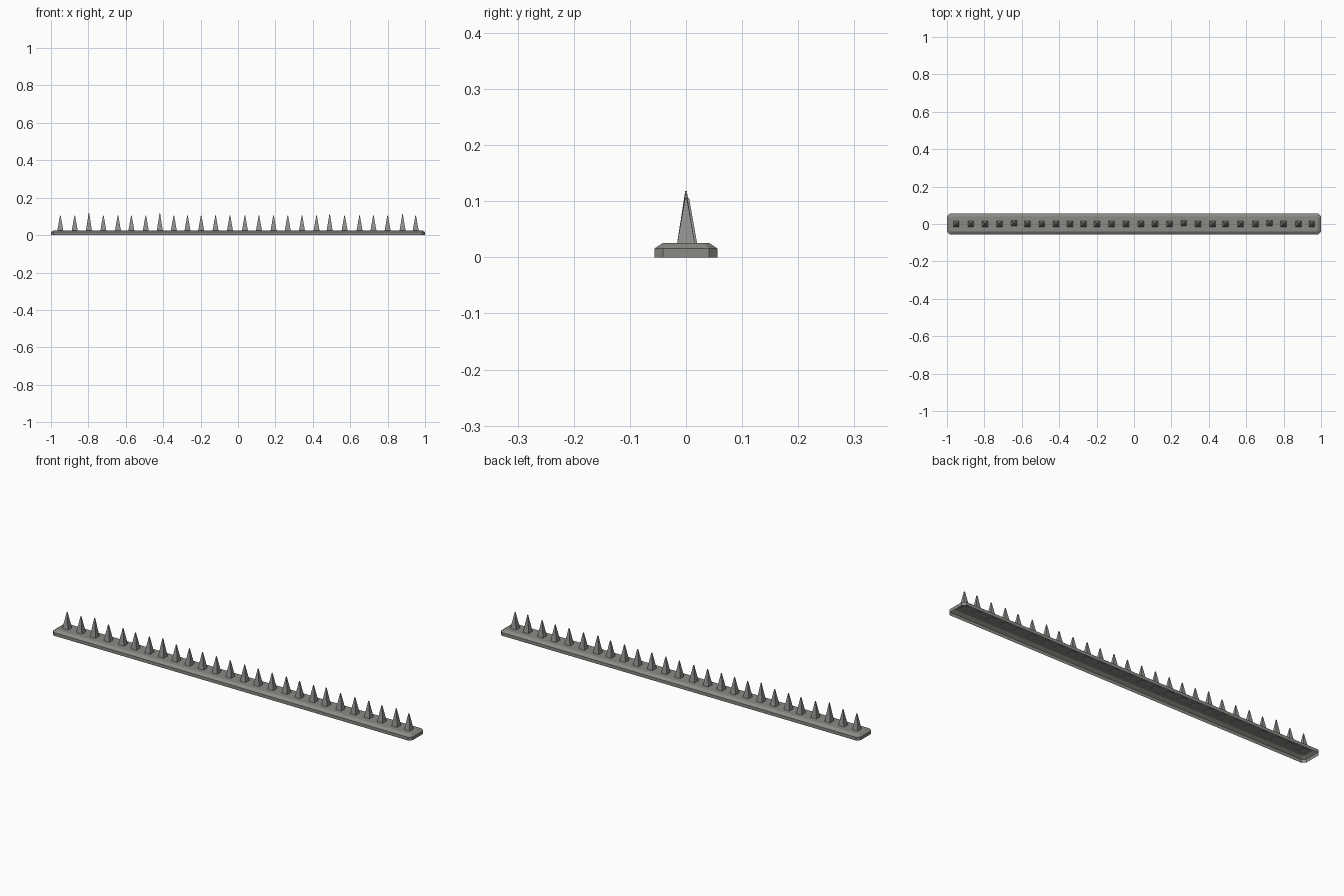
import bpy, bmesh, math

if "Cube" in bpy.data.objects:
    bpy.data.objects.remove(bpy.data.objects["Cube"])


def material(name, rgb):
    m = bpy.data.materials.new(name)
    m.diffuse_color = (*rgb, 1)
    m.use_nodes = True
    m.node_tree.nodes["Principled BSDF"].inputs["Base Color"].default_value = m.diffuse_color
    return m


def make_object(name, bm, mat):
    bmesh.ops.recalc_face_normals(bm, faces=bm.faces)
    me = bpy.data.meshes.new(name)
    bm.to_mesh(me)
    bm.free()
    me.materials.append(mat)
    ob = bpy.data.objects.new(name, me)
    bpy.context.collection.objects.link(ob)
    return ob


def outline(bm, hx, hy, c, z):
    # rectangle with cut corners
    pts = [(hx, hy - c), (hx - c, hy), (c - hx, hy), (-hx, hy - c),
           (-hx, c - hy), (c - hx, -hy), (hx - c, -hy), (hx, c - hy)]
    return [bm.verts.new((x, y, z)) for x, y in pts]


def bridge(bm, a, b):
    n = len(a)
    for i in range(n):
        bm.faces.new((a[i], a[(i + 1) % n], b[(i + 1) % n], b[i]))


strip_grey = material("warm grey plastic", (0.26, 0.255, 0.235))
spike_grey = material("spike grey", (0.28, 0.28, 0.275))

# base strip: thin shell, bevelled top edge, open underneath
bm = bmesh.new()
low = outline(bm, 1.0, 0.056, 0.015, 0)
mid = outline(bm, 1.0, 0.056, 0.015, 0.016)
top = outline(bm, 0.985, 0.041, 0.010, 0.026)
bridge(bm, low, mid)
bridge(bm, mid, top)
cap = bm.faces.new(top)
make_object("base_strip", bm, strip_grey)
# an open shell: make sure the normals face outwards
me = bpy.data.objects["base_strip"].data
if max(me.polygons, key=lambda p: p.area).normal.z < 0:
    me.flip_normals()

# spikes: square pyramids in one row, slightly uneven
xs = [-.95, -.873, -.797, -.72, -.642, -.57, -.493, -.418, -.343, -.27, -.197,
      -.12, -.043, .037, .112, .19, .266, .342, .42, .49, .57, .65, .724,
      .8, .88, .95]
heights = {2: 0.118, 7: 0.117, 19: 0.112, 24: 0.112}
shifts = {4: 0.004, 16: 0.004, 22: 0.004}
for i, x in enumerate(xs):
    bm = bmesh.new()
    y, h = shifts.get(i, 0), heights.get(i, 0.106)
    z0 = 0.024

    def ring(r, z):
        return [bm.verts.new((x + sx * r, y + sy * r, z))
                for sx, sy in ((1, 1), (-1, 1), (-1, -1), (1, -1))]
    foot, tip = ring(0.016, z0), ring(0.0015, h)
    bridge(bm, foot, tip)
    bm.faces.new(tip)
    bm.faces.new(foot[::-1])
    make_object(f"spike_{i + 1}", bm, spike_grey)
